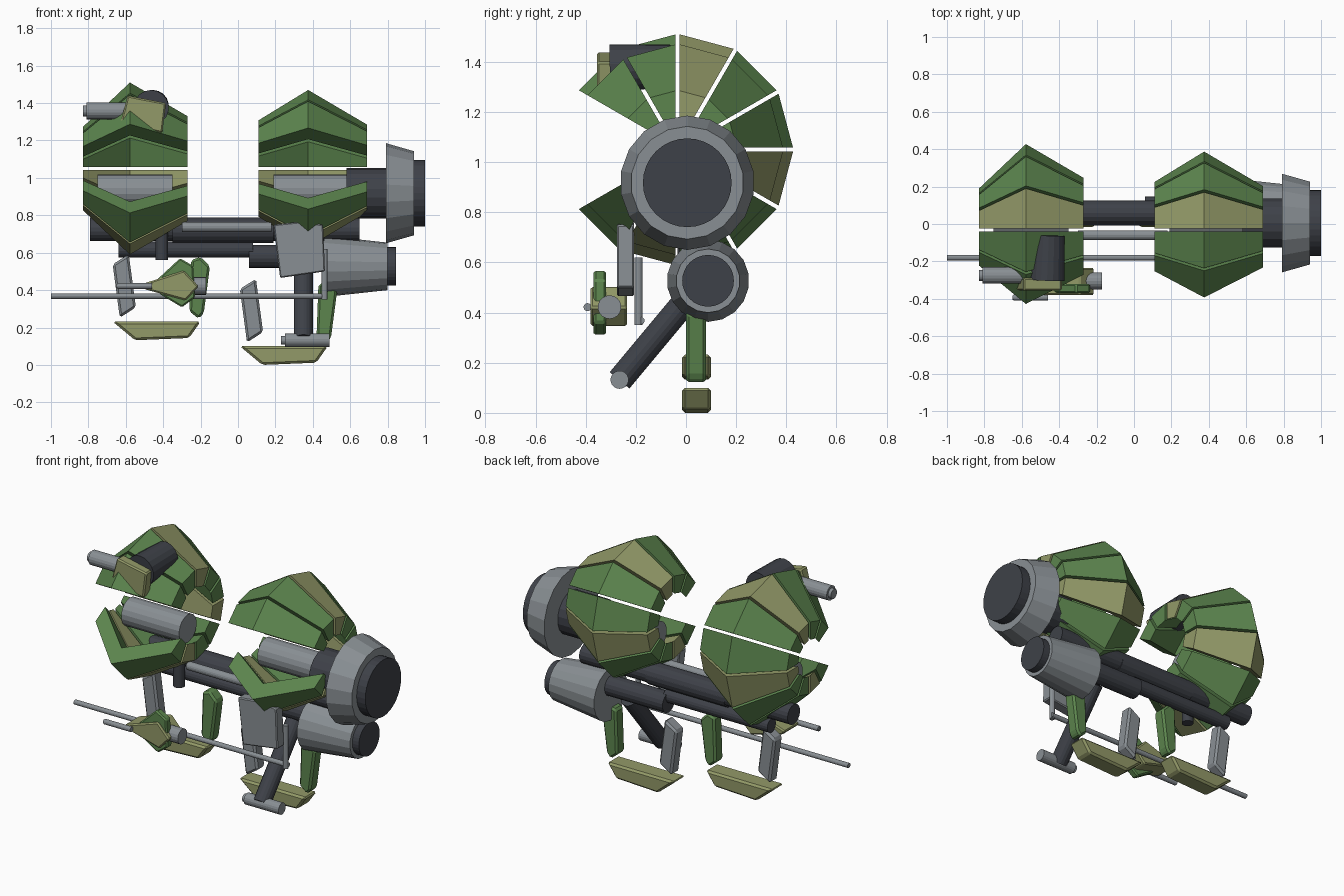
import bpy, bmesh, math
from mathutils import Vector

if "Cube" in bpy.data.objects:
    bpy.data.objects.remove(bpy.data.objects["Cube"])


def material(name, rgb):
    m = bpy.data.materials.new(name)
    m.diffuse_color = (*rgb, 1)
    m.use_nodes = True
    m.node_tree.nodes["Principled BSDF"].inputs["Base Color"].default_value = m.diffuse_color
    return m


GREEN = material("leaf_green", (0.107, 0.235, 0.076))
OLIVE = material("pale_olive", (0.290, 0.320, 0.138))
GREY = material("light_grey", (0.250, 0.275, 0.295))
DARK = material("charcoal", (0.048, 0.053, 0.065))


def finish(bm, name, mat):
    bmesh.ops.recalc_face_normals(bm, faces=bm.faces)
    me = bpy.data.meshes.new(name)
    bm.to_mesh(me)
    bm.free()
    me.materials.append(mat)
    ob = bpy.data.objects.new(name, me)
    bpy.context.collection.objects.link(ob)
    return ob


def tube(name, a, b, r1, mat, r2=None, sides=18):
    """Cylinder or cone from point a (radius r1) to point b (radius r2)."""
    a, b = Vector(a), Vector(b)
    d = b - a
    bm = bmesh.new()
    bmesh.ops.create_cone(bm, cap_ends=True, segments=sides, radius1=r1,
                          radius2=r1 if r2 is None else r2, depth=d.length)
    ob = finish(bm, name, mat)
    ob.rotation_euler = d.to_track_quat('Z', 'Y').to_euler()
    ob.location = (a + b) / 2
    return ob


def x_tube(name, x1, x2, y, z, r1, mat, r2=None, sides=18):
    return tube(name, (x1, y, z), (x2, y, z), r1, mat, r2, sides)


def plate(name, pts, y1, y2, mat, bevel=0.0, dx=0.0, dz=0.0):
    """Side profile in x and z, extruded along y."""
    bm = bmesh.new()
    f = bm.faces.new([bm.verts.new((x + dx, y1, z + dz)) for x, z in pts])
    ext = bmesh.ops.extrude_face_region(bm, geom=[f])
    bmesh.ops.translate(bm, vec=(0, y2 - y1, 0),
                        verts=[v for v in ext['geom'] if isinstance(v, bmesh.types.BMVert)])
    ob = finish(bm, name, mat)
    if bevel:
        mod = ob.modifiers.new("soft_edges", 'BEVEL')
        mod.width = bevel
        mod.segments = 1
    return ob


def shell_segment(name, stations, deg, mat, cy=-0.033, cz=1.05, gap=0.008):
    """One 30 degree armour wedge; stations are (x, outer radius, thickness)."""
    a, b = math.radians(deg), math.radians(deg + 30)
    bm = bmesh.new()
    rings = []
    for x, r, t in stations:
        ring = []
        for rad, ang, s in ((r, a, 1), (r, b, -1), (r - t, b, -1), (r - t, a, 1)):
            # shift sideways so that a parallel gap remains between wedges
            y = cy + rad * math.cos(ang) - s * gap * math.sin(ang)
            z = cz + rad * math.sin(ang) + s * gap * math.cos(ang)
            ring.append(bm.verts.new((x, y, z)))
        rings.append(ring)
    for p, q in zip(rings, rings[1:]):
        for i in range(4):
            j = (i + 1) % 4
            bm.faces.new((p[i], p[j], q[j], q[i]))
    bm.faces.new(rings[0])
    bm.faces.new(rings[-1])
    finish(bm, name, mat)


# Two segmented shells, open towards the front
shells = {
    "left_shell": ((-0.83, 0.222, 0.11), (-0.578, 0.46, 0.12), (-0.27, 0.28, 0.11)),
    "right_shell": ((0.11, 0.258, 0.11), (0.375, 0.42, 0.12), (0.69, 0.235, 0.11)),
}
for name, stations in shells.items():
    for k in range(10):
        deg = -150 + 30 * k
        mat = OLIVE if deg in (-120, -30, 60) else GREEN
        shell_segment(f"{name}_segment_{k + 1}", stations, deg, mat)

# Grey cores inside the shells
x_tube("left_core", -0.75, -0.35, 0.005, 0.93, 0.087, GREY)
x_tube("right_core", 0.19, 0.60, 0.005, 0.93, 0.087, GREY)

# Main engine
x_tube("engine_shaft", 0.58, 0.80, 0.005, 0.918, 0.134, DARK)
x_tube("engine_collar", 0.79, 0.94, 0.005, 0.918, 0.268, GREY, 0.225)
x_tube("engine_cap", 0.93, 1.0, 0.005, 0.918, 0.177, DARK, sides=32)

# Lower engine
x_tube("lower_engine", 0.46, 0.80, 0.088, 0.527, 0.164, GREY, 0.127)
x_tube("lower_engine_cap", 0.79, 0.845, 0.088, 0.527, 0.103, DARK, sides=32)

# Frame tubes
x_tube("upper_frame_tube", -0.79, 0.65, 0.065, 0.725, 0.062, DARK)
x_tube("frame_sleeve", -0.35, 0.19, 0.06, 0.72, 0.068, DARK)
x_tube("frame_pipe", -0.30, 0.18, -0.06, 0.737, 0.026, GREY)
x_tube("lower_frame_tube", -0.64, 0.08, 0.07, 0.617, 0.043, DARK)
x_tube("engine_tube", 0.06, 0.50, 0.085, 0.58, 0.062, DARK)
tube("frame_stub", (-0.407, 0.0, 0.56), (-0.407, 0.0, 0.75), 0.034, DARK)

# Diagonal leg with a roller foot
tube("diagonal_leg", (0.35, -0.265, 0.13), (0.35, 0.06, 0.52), 0.051, DARK)
x_tube("leg_foot", 0.25, 0.49, -0.265, 0.132, 0.036, GREY)
x_tube("leg_foot_tip", 0.23, 0.26, -0.265, 0.132, 0.024, GREY)

# Skids with a grey front strut and a green rear strut each
skid = [(0.01, 0.1), (0.48, 0.1), (0.418, 0.012), (0.13, 0.0)]
grey_strut = [(0.01, 0.406), (0.096, 0.46), (0.134, 0.176), (0.048, 0.12)]
green_strut = [(0.43, 0.43), (0.48, 0.445), (0.53, 0.395), (0.497, 0.145), (0.47, 0.115), (0.42, 0.155)]
for side, dx, dz in (("right", 0, 0), ("left", -0.68, 0.132)):
    plate(side + "_skid", skid, -0.016, 0.1, OLIVE, 0.012, dx, dz)
    plate(side + "_grey_strut", grey_strut, 0.0, 0.08, GREY, 0.012, dx, dz)
    plate(side + "_green_strut", green_strut, 0.0, 0.08, GREEN, 0.012, dx, dz)

# Long rod with its bracket and shield
x_tube("long_rod", -1.0, 0.475, -0.18, 0.368, 0.015, GREY, sides=12)
tube("rod_bracket", (0.463, -0.19, 0.35), (0.463, -0.19, 0.62), 0.016, GREY, sides=12)
plate("shield", [(0.19, 0.75), (0.33, 0.765), (0.455, 0.75), (0.465, 0.50), (0.225, 0.465)],
      -0.275, -0.207, GREY, 0.006)

# Lower gun
plate("lower_gun_body", [(-0.52, 0.43), (-0.29, 0.505), (-0.21, 0.42), (-0.28, 0.345), (-0.5, 0.405)],
      -0.38, -0.235, OLIVE, 0.008)
plate("lower_gun_fin", [(-0.45, 0.44), (-0.31, 0.57), (-0.24, 0.53), (-0.23, 0.36), (-0.30, 0.308), (-0.42, 0.38)],
      -0.368, -0.32, GREEN, 0.008)
x_tube("lower_gun_barrel", -0.645, -0.46, -0.393, 0.422, 0.016, GREY, sides=12)
x_tube("lower_gun_muzzle", -0.65, -0.62, -0.393, 0.422, 0.012, GREY, sides=12)
x_tube("lower_gun_motor", -0.26, -0.17, -0.305, 0.422, 0.047, GREY)

# Upper gun
tube("upper_gun_drum", (-0.465, -0.30, 1.375), (-0.455, -0.06, 1.385), 0.095, DARK, 0.085)
plate("upper_gun_plate", [(-0.59, 1.44), (-0.385, 1.40), (-0.405, 1.24), (-0.63, 1.29)],
      -0.355, -0.29, OLIVE, 0.008)
x_tube("upper_gun_barrel", -0.81, -0.57, -0.275, 1.358, 0.045, GREY)
x_tube("upper_gun_muzzle", -0.83, -0.80, -0.275, 1.358, 0.03, GREY)
